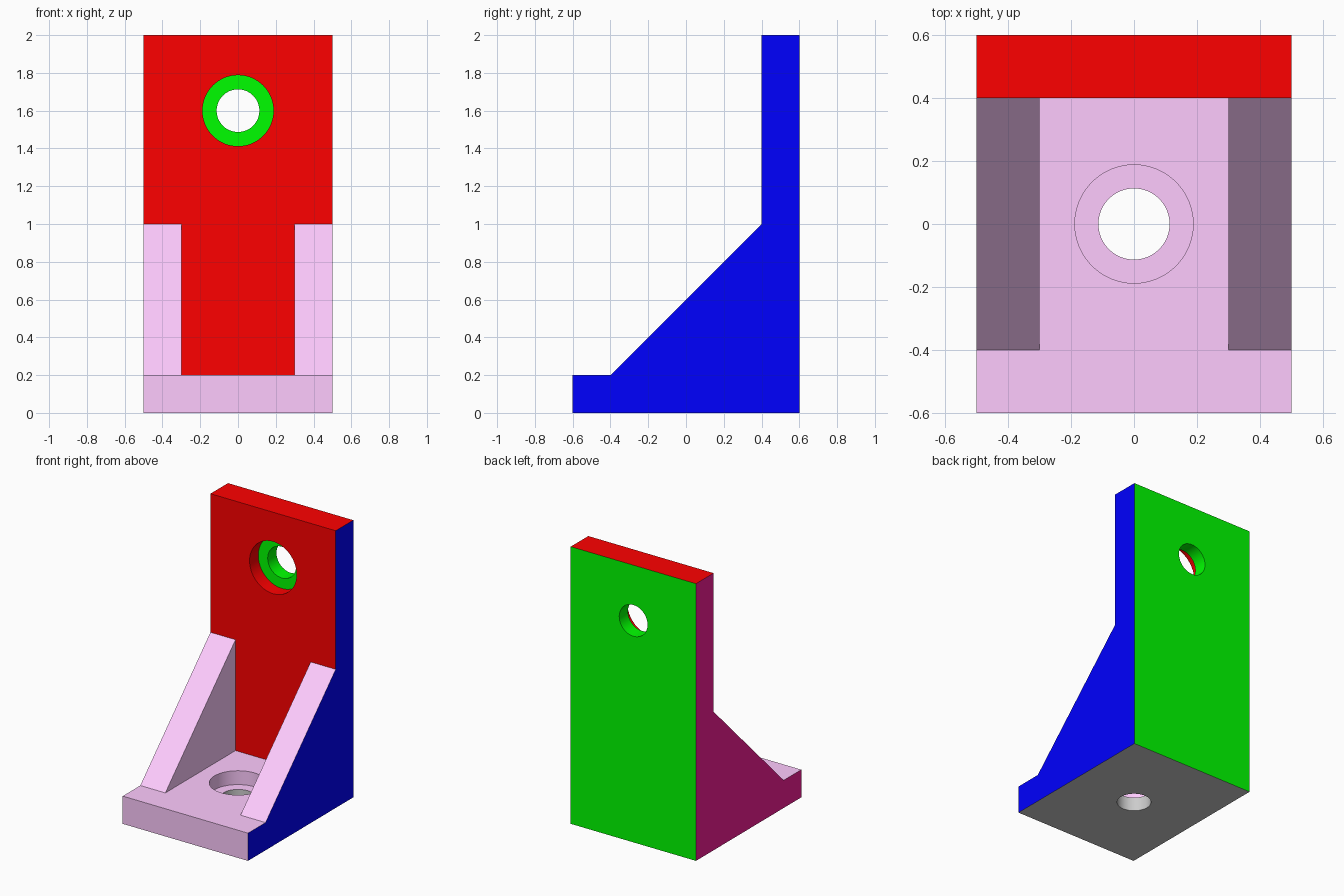
import bpy, bmesh, math
from mathutils import Matrix

if "Cube" in bpy.data.objects:
    bpy.data.objects.remove(bpy.data.objects["Cube"])

W, D, T = 0.5, 0.6, 0.2          # half width, half depth, plate thickness
R_HOLE, R_BORE, SEGS = 0.113, 0.188, 64


def mat(name, rgb):
    m = bpy.data.materials.new(name)
    m.diffuse_color = (*rgb, 1)
    m.use_nodes = True
    m.node_tree.nodes["Principled BSDF"].inputs["Base Color"].default_value = m.diffuse_color
    return m


PALETTE = {
    "red": mat("red", (1, 0, 0)),
    "green": mat("green", (0, 1, 0)),
    "blue": mat("blue", (0, 0, 1)),
    "magenta": mat("magenta", (0.95, 0.012, 0.32)),
    "pink": mat("pink", (1, 0.6, 1)),
    "grey": mat("grey", (0.8, 0.8, 0.8)),
}
NAMES = list(PALETTE)


def add_object(name, bm):
    bmesh.ops.recalc_face_normals(bm, faces=bm.faces)
    me = bpy.data.meshes.new(name)
    bm.to_mesh(me)
    bm.free()
    ob = bpy.data.objects.new(name, me)
    bpy.context.collection.objects.link(ob)
    return ob


def prism(name, profile, x0, x1):
    """Extrude a (y, z) profile from x0 to x1."""
    bm = bmesh.new()
    face = bm.faces.new([bm.verts.new((x0, y, z)) for y, z in profile])
    ext = bmesh.ops.extrude_face_region(bm, geom=[face])
    verts = [g for g in ext["geom"] if isinstance(g, bmesh.types.BMVert)]
    bmesh.ops.translate(bm, verts=verts, vec=(x1 - x0, 0, 0))
    return add_object(name, bm)


def bore_cutter(matrix):
    """Stepped plug: through hole at the bottom, counterbore at the top."""
    bm = bmesh.new()
    rings = []
    for r, z in ((R_HOLE, -0.05), (R_HOLE, T / 2), (R_BORE, T / 2), (R_BORE, T + 0.05)):
        rings.append([bm.verts.new((r * math.cos(2 * math.pi * i / SEGS),
                                    r * math.sin(2 * math.pi * i / SEGS), z))
                      for i in range(SEGS)])
    for a, b in zip(rings, rings[1:]):
        for i in range(SEGS):
            j = (i + 1) % SEGS
            bm.faces.new((a[i], a[j], b[j], b[i]))
    bm.faces.new(rings[0])
    bm.faces.new(rings[-1])
    bm.transform(matrix)
    ob = add_object("bore_cutter", bm)
    ob.hide_render = True
    return ob


def cut(ob, cutter):
    mod = ob.modifiers.new("bore", "BOOLEAN")
    mod.operation, mod.solver, mod.object = "DIFFERENCE", "EXACT", cutter
    deps = bpy.context.evaluated_depsgraph_get()
    me = bpy.data.meshes.new_from_object(ob.evaluated_get(deps))
    ob.modifiers.clear()
    ob.data = me
    bpy.data.objects.remove(cutter)


def paint(ob, choose):
    """Colour outer sides and underside alike, the rest by the part's own rule."""
    ob.data.materials.clear()
    for n in NAMES:
        ob.data.materials.append(PALETTE[n])
    for p in ob.data.polygons:
        c, n = p.center, p.normal
        if c.x > W - 0.01:
            col = "blue"
        elif c.x < -W + 0.01:
            col = "magenta"
        elif n.z < -0.9 and c.z < 0.01:
            col = "grey"
        else:
            col = choose(c, n)
        p.material_index = NAMES.index(col)
    bpy.ops.object.select_all(action="DESELECT")
    bpy.context.view_layer.objects.active = ob
    ob.select_set(True)
    bpy.ops.object.shade_smooth_by_angle(angle=math.radians(30))


# Base plate with counterbored hole
base = prism("base_plate", [(-D, 0), (D - T, 0), (D - T, T), (-D, T)], -W, W)
cut(base, bore_cutter(Matrix.Identity(4)))
paint(base, lambda c, n: "grey" if math.hypot(c.x, c.y) < 0.15 and c.z < T / 2 - 0.01
      else "pink")

# Upright plate with counterbored hole opening to the front
wall = prism("upright_plate", [(D - T, 0), (D, 0), (D, 2), (D - T, 2)], -W, W)
cut(wall, bore_cutter(Matrix.Translation((0, D, 1.6)) @ Matrix.Rotation(math.pi / 2, 4, "X")))
paint(wall, lambda c, n: "green" if n.y > 0.9 or
      (c.y > D - T / 2 - 0.01 and math.hypot(c.x, c.z - 1.6) < 0.2) else "red")

# Triangular gussets on both sides
for side, x0 in (("left", -W), ("right", W - 0.2)):
    gusset = prism(side + "_gusset", [(-0.4, T), (D - T, T), (D - T, 1.0)], x0, x0 + 0.2)
    paint(gusset, lambda c, n: "pink")
